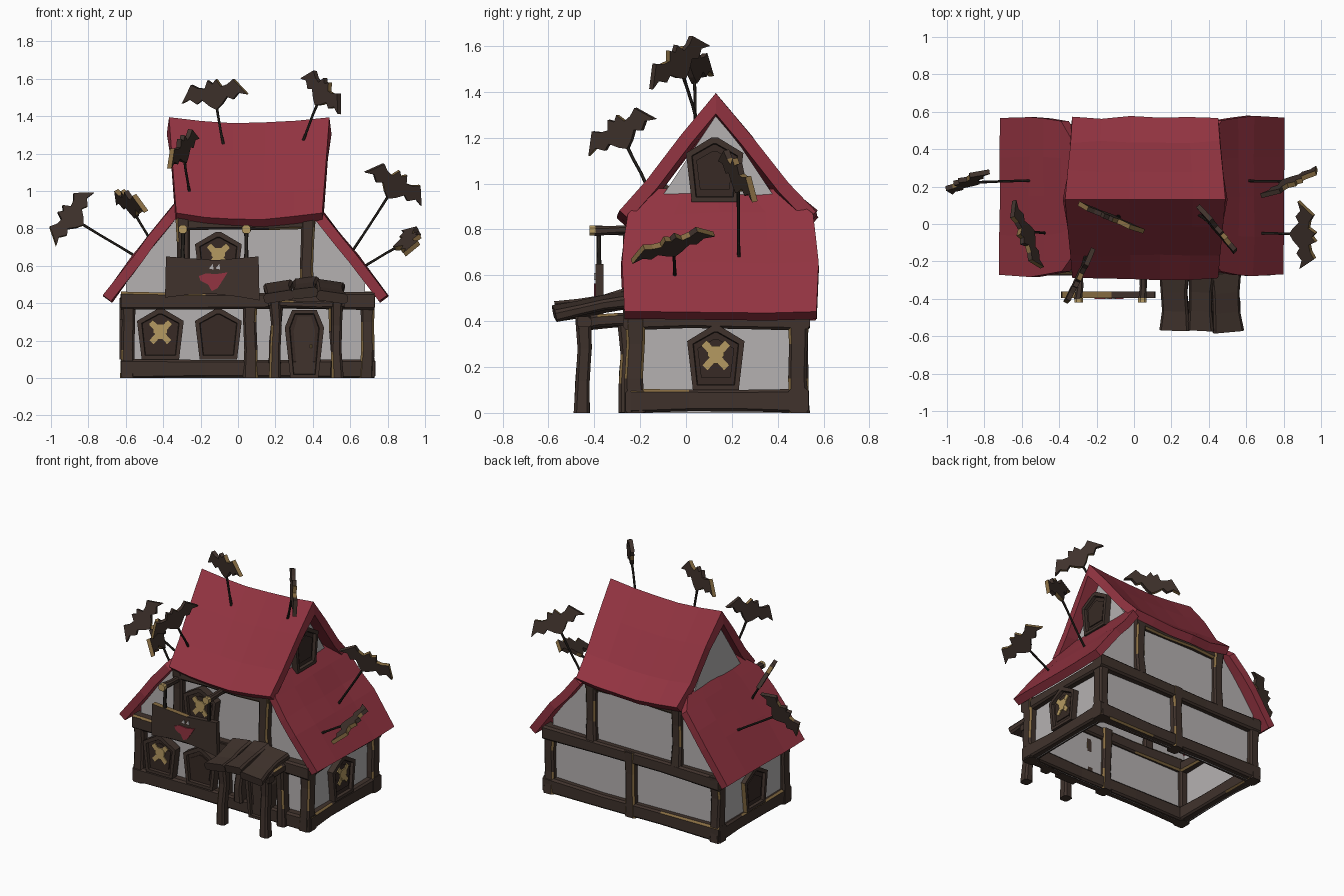
import bpy, bmesh, math, random
from mathutils import Vector, Matrix

if "Cube" in bpy.data.objects:
    bpy.data.objects.remove(bpy.data.objects["Cube"])

random.seed(4)


def material(name, rgb):
    m = bpy.data.materials.new(name)
    m.diffuse_color = (*rgb, 1)
    m.use_nodes = True
    m.node_tree.nodes["Principled BSDF"].inputs["Base Color"].default_value = m.diffuse_color
    return m


WOOD = material("dark wood", (0.050, 0.032, 0.025))
PANE = material("deep brown pane", (0.038, 0.023, 0.018))
IRON = material("dark stick", (0.025, 0.020, 0.016))
GOLD = material("worn gold", (0.24, 0.15, 0.055))
BONE = material("pale gold", (0.46, 0.32, 0.12))
RED = material("red roof", (0.29, 0.034, 0.053))
WALL = material("grey plaster", (0.46, 0.44, 0.44))


def j(a=0.006):
    return random.uniform(-a, a)


def finish(name, bm, mats, recalc=True):
    if recalc:
        bmesh.ops.recalc_face_normals(bm, faces=bm.faces)
    me = bpy.data.meshes.new(name)
    bm.to_mesh(me)
    bm.free()
    for m in mats:
        me.materials.append(m)
    ob = bpy.data.objects.new(name, me)
    bpy.context.collection.objects.link(ob)
    return ob


def beam(name, p0, p1, w, d, mat=WOOD, wear=0.28, wob=0.006, roll=0.0):
    """Chamfered crooked timber; some chamfer pieces are worn to gold."""
    p0, p1 = Vector(p0), Vector(p1)
    a = (p1 - p0).normalized()
    s = Vector((0, 1, 0)) if abs(a.y) < 0.8 else Vector((1, 0, 0))
    s = (s - a * s.dot(a)).normalized()
    s = Matrix.Rotation(roll, 3, a) @ s
    t = a.cross(s)
    c = min(0.012, w * 0.25, d * 0.25)
    W, D = w / 2, d / 2
    ring = [(W, -D + c), (W, D - c), (W - c, D), (-W + c, D),
            (-W, D - c), (-W, -D + c), (-W + c, -D), (W - c, -D)]
    bm = bmesh.new()
    rows = []
    for i in range(4):
        o = p0.lerp(p1, i / 3) + t * j(wob) + s * j(wob)
        k = 1 + (0.08 if i in (0, 3) else -0.06) * (wob > 0)
        rows.append([bm.verts.new(o + t * x * k + s * y * k) for x, y in ring])
    for r, q in zip(rows, rows[1:]):
        for i in range(8):
            f = bm.faces.new((r[i], r[(i + 1) % 8], q[(i + 1) % 8], q[i]))
            f.material_index = int(i % 2 == 1 and random.random() < wear)
    bm.faces.new(rows[0])
    bm.faces.new(rows[-1])
    for v in bm.verts:
        v.co.z = max(v.co.z, 0)
    return finish(name, bm, [mat, GOLD])


def frame(o, u, v=(0, 0, 1)):
    """Local frame: u across, v up, normal outward."""
    u = Vector(u).normalized()
    v = Vector(v)
    v = (v - u * v.dot(u)).normalized()
    m = Matrix((u, v, u.cross(v))).transposed().to_4x4()
    m.translation = Vector(o)
    return m


def plate(name, pts, M, depth, mat, base=0.0, wear=0.0, inset=0.0, sink=0.0):
    """Extruded outline, optionally with a sunken inner panel."""
    bm = bmesh.new()
    f = bm.faces.new([bm.verts.new((x, y, base)) for x, y in pts])
    f.normal_update()
    r = bmesh.ops.extrude_face_region(bm, geom=[f])
    bmesh.ops.translate(bm, verts=[g for g in r["geom"] if isinstance(g, bmesh.types.BMVert)],
                        vec=(0, 0, depth))
    bmesh.ops.recalc_face_normals(bm, faces=bm.faces)
    front = max(bm.faces, key=lambda q: q.calc_center_median().z)
    for q in bm.faces:
        if abs(q.normal.z) < 0.5:
            q.material_index = int(random.random() < wear)
    if inset:
        bmesh.ops.inset_region(bm, faces=[front], thickness=inset, depth=0)
        bmesh.ops.inset_region(bm, faces=[front], thickness=0.004, depth=-sink)
        front.material_index = 2
    bm.transform(M)
    return finish(name, bm, [mat, GOLD, PANE])


# plaster shell, open underneath, following the side roof slopes
outline = [(-0.60, 0), (0.68, 0), (0.68, 0.525), (0.40, 0.89), (-0.32, 0.89), (-0.60, 0.525)]
bm = bmesh.new()
fr = [bm.verts.new((x, -0.21, min(z, 0.89))) for x, z in outline]
bk = [bm.verts.new((x, 0.49, z)) for x, z in outline]
bm.faces.new(fr)
bm.faces.new(bk[::-1])
for i in (1, 5):
    k = (i + 1) % 6
    bm.faces.new((fr[i], bk[i], bk[k], fr[k]))
finish("plaster_walls", bm, [WALL])
for side, x, u in (("right", 0.38, 1), ("left", -0.32, -1)):
    plate(side + "_gable", [(-0.34, 0.80), (0.34, 0.80), (0, 1.31)], frame((x, 0.14, 0), (0, u, 0)), 0.02, WALL)


# roofs
def roof(name, rows, thick):
    bm = bmesh.new()
    g = [[bm.verts.new(p) for p in r] for r in rows]
    for a, b in zip(g, g[1:]):
        for i in range(len(a) - 1):
            bm.faces.new((a[i], a[i + 1], b[i + 1], b[i]))
    bm.normal_update()
    if sum(f.normal.z for f in bm.faces) < 0:
        bmesh.ops.reverse_faces(bm, faces=bm.faces)
    ob = finish(name, bm, [RED], False)
    m = ob.modifiers.new("thickness", "SOLIDIFY")
    m.thickness, m.offset, m.use_even_offset = thick, -1, True


prof = [(-0.295, 0.87), (-0.17, 1.01), (-0.02, 1.205), (0.13, 1.385), (0.28, 1.20), (0.44, 0.99), (0.57, 0.87)]
rows = []
for y, z in prof:
    rows.append([(0.06 + t * (0.39 + 0.075 * (z - 0.87)), y + j(0.008) * (y != 0.13),
                  z + 0.030 * t * t - 0.020 + j(0.004)) for t in (-1, -0.6, -0.2, 0.2, 0.6, 1)])
roof("main_roof", rows, 0.058)
slope = [(0.38, 0.98, -0.14, 0.40), (0.47, 0.87, -0.25, 0.55), (0.56, 0.755, -0.272, 0.565),
         (0.64, 0.655, -0.282, 0.575), (0.80, 0.44, -0.27, 0.565)]
for side, m in (("right", False), ("left", True)):
    roof(side + "_side_roof",
         [[((0.08 - x if m else x) + j(0.005), y0 + (y1 - y0) * k / 4 + j(0.004), z + j(0.005)) for k in range(5)]
          for x, z, y0, y1 in slope], 0.055)

# timber frame: front and back
for side, y in (("front", -0.225), ("back", 0.49)):
    beam(side + "_sill", (-0.625, y, 0.05), (0.73, y, 0.05), 0.10, 0.08)
    beam(side + "_middle_beam", (-0.625, y, 0.41), (0.73, y, 0.41), 0.09, 0.085)
    beam(side + "_top_beam", (-0.32, y, 0.825), (0.41, y, 0.825), 0.06, 0.06)
    for x in (-0.588, 0.065, 0.69):
        beam(side + "_post", (x, y, 0.0), (x, y, 0.45), 0.075, 0.085)
    for x in (-0.29, 0.37):
        beam(side + "_upper_post", (x, y, 0.44), (x, y, 0.87), 0.075, 0.07)
beam("door_side_post", (0.195, -0.25, 0.08), (0.205, -0.25, 0.38), 0.06, 0.08)
beam("door_side_post", (0.525, -0.25, 0), (0.515, -0.25, 0.38), 0.06, 0.08)
# timber frame: ends
for side, x in (("right", 0.69), ("left", -0.588)):
    beam(side + "_sill", (x, -0.24, 0.05), (x, 0.52, 0.05), 0.10, 0.075)
    beam(side + "_top_beam", (x, -0.24, 0.405), (x, 0.52, 0.405), 0.075, 0.075)

# windows
PENT = [(-0.40, 0), (0.40, 0), (0.5, 0.76), (0.06, 1), (-0.06, 1), (-0.5, 0.76)]
SKULL = [(-.5, -1), (.5, -1), (.55, -.4), (1, -.1), (1, .6), (.5, 1.1), (-.5, 1.1), (-1, .6), (-1, -.1), (-.55, -.4)]


def window(name, o, u, w, h, crest, depth=0.055):
    M = frame(o, u)
    plate(name + "_frame", [(x * w, y * h) for x, y in PENT], M, depth, WOOD, 0, 0.12, w * 0.11, 0.02)
    top = depth - 0.021
    plate(name + "_panel", [(x * w * 0.64, h * 0.19 + y * h * 0.6) for x, y in PENT], M, 0.008, PANE, top)
    if crest:  # pale skull with crossed bones
        c, r, top = h * 0.54, w * 0.145, top + 0.008
        plate(name + "_skull", [(r * x, c + r * y) for x, y in SKULL], M, 0.008, BONE, top)
        for s in (-1, 1):
            a = [(-1.75, 1.2), (-1.1, 1.8), (1.6, -1.2), (1.0, -1.8)]
            plate(name + "_bone", [(s * r * x, c + r * y) for x, y in a], M, 0.006, BONE, top)


window("front_left_window", (-0.415, -0.22, 0.10), (1, 0, 0), 0.25, 0.27, True)
window("front_middle_window", (-0.105, -0.22, 0.10), (1, 0, 0), 0.25, 0.27, False)
window("front_upper_window", (-0.105, -0.22, 0.51), (1, 0, 0), 0.25, 0.27, True)
window("right_window", (0.685, 0.13, 0.10), (0, 1, 0), 0.25, 0.28, True, 0.042)
window("left_window", (-0.603, 0.13, 0.10), (0, -1, 0), 0.25, 0.28, False, 0.03)
window("gable_window", (0.402, 0.125, 0.92), (0, 1, 0), 0.25, 0.28, False, 0.042)

# coffin shaped door
DOOR = [(-0.075, 0), (0.075, 0), (0.105, 0.27), (0.065, 0.365), (-0.065, 0.365), (-0.105, 0.27)]
D = frame((0.355, -0.215, 0), (1, 0, 0))
plate("door_frame", DOOR, D, 0.07, WOOD, 0, 0.1, 0.025, 0.02)
plate("door_panel", [(x * 0.55, 0.03 + y * 0.82) for x, y in DOOR], D, 0.009, WOOD, 0.049)
beam("door_handle", (0.39, -0.276, 0.16), (0.39, -0.276, 0.18), 0.012, 0.02, BONE, 0, 0)

# porch
for x in (0.20, 0.53):
    beam("porch_post", (x, -0.45, 0), (x, -0.445, 0.42), 0.06, 0.065)
    beam("porch_brace", (x, -0.47, 0.39), (x, -0.21, 0.41), 0.06, 0.05)
for x, z, dx, w, roll in ((0.215, 0.43, 0.0, 0.15, -0.16), (0.355, 0.45, 0.01, 0.13, -0.12), (0.505, 0.435, -0.02, 0.155, 0.16)):
    beam("porch_plank", (x, -0.57 + j(0.008), z), (x + dx, -0.26, z + 0.06), 0.05, w, wear=0.08, roll=roll)
beam("porch_lintel", (0.16, -0.445, 0.395), (0.57, -0.445, 0.395), 0.04, 0.06)

# hanging sign
S = frame((0, -0.36, 0), (1, 0, 0))
plate("sign_board", [(-0.39, 0.43), (-0.27, 0.445), (-0.13, 0.45), (0.0, 0.435), (0.115, 0.415), (0.11, 0.65),
                     (-0.12, 0.63), (-0.385, 0.65)], S, 0.035, WOOD, 0, 0.15)
plate("sign_emblem", [(-0.21, 0.545), (-0.20, 0.52), (-0.16, 0.50), (-0.14, 0.465), (-0.11, 0.48), (-0.09, 0.51),
                      (-0.055, 0.565), (-0.12, 0.555), (-0.17, 0.56)], S, 0.006, RED, 0.035)
for x in (-0.155, -0.12):
    plate("sign_speck", [(x, 0.585), (x + 0.025, 0.58), (x + 0.02, 0.61)], S, 0.006, WALL, 0.035)
for x in (-0.295, 0.045):
    beam("sign_arm", (x, -0.40, 0.795), (x, -0.20, 0.795), 0.04, 0.04, wear=0.1)
    beam("sign_arm_cap", (x, -0.42, 0.795), (x, -0.395, 0.795), 0.045, 0.045, BONE, 0, 0)
    beam("sign_hanger", (x, -0.38, 0.63), (x, -0.38, 0.80), 0.022, 0.02, IRON, 0, 0.001)

# bats on sticks: wing tip, wing tip, stick foot
HALF = [(0, 0.30), (0.13, 0.42), (0.25, 0.20), (0.45, 0.24), (0.64, 0.36), (1, -0.12),
        (0.74, -0.04), (0.55, -0.20), (0.38, -0.10), (0.18, -0.30), (0, -0.42)]
BAT = HALF + [(-x, y) for x, y in HALF[-2:0:-1]]
for l, r, foot in [
        ((-0.99, 0.17, 0.72), (-0.79, 0.28, 1.00), (-0.53, 0.23, 0.64)),
        ((-0.65, 0.12, 0.95), (-0.50, -0.24, 0.91), (-0.46, -0.05, 0.72)),
        ((-0.37, -0.43, 1.14), (-0.22, -0.14, 1.30), (-0.26, -0.17, 0.99)),
        ((-0.30, 0.11, 1.49), (0.05, -0.04, 1.54), (-0.08, 0.04, 1.25)),
        ((0.35, 0.09, 1.62), (0.55, -0.16, 1.43), (0.35, 0.05, 1.27)),
        ((0.69, 0.15, 1.12), (0.99, 0.30, 0.94), (0.60, 0.23, 0.66)),
        ((0.91, -0.24, 0.67), (0.90, 0.12, 0.79), (0.66, -0.05, 0.59))]:
    l, r, foot = Vector(l), Vector(r), Vector(foot)
    c, h = (l + r) / 2, (r - l).length / 2
    M = frame(c, r - l, c - foot)
    plate("bat", [(x * h, y * h) for x, y in BAT], M, 0.026, WOOD, -0.013, 0.4)
    beam("bat_stick", foot, M @ Vector((0, -0.3 * h, 0)), 0.014, 0.014, IRON, 0, 0.002)
